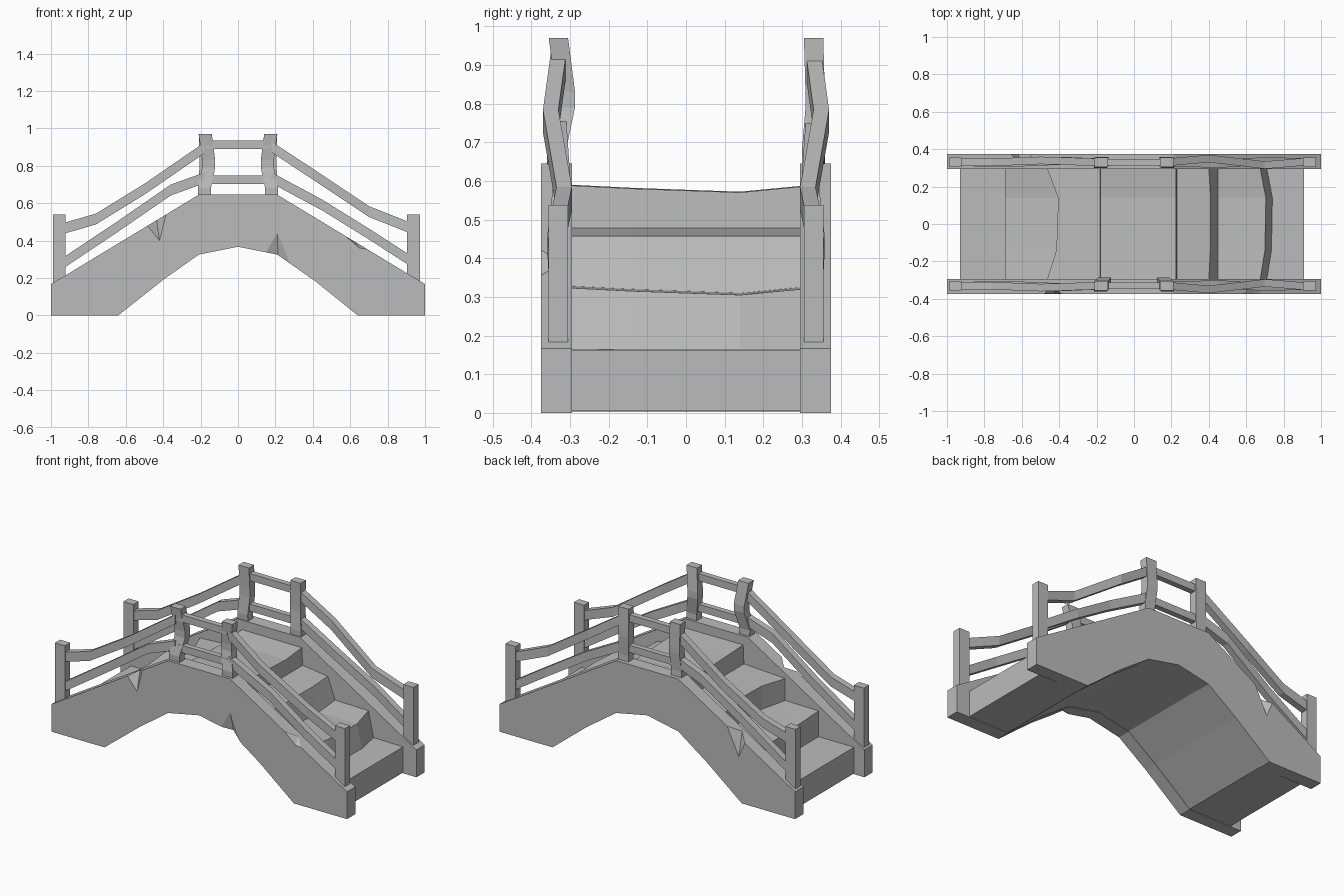
import bpy, bmesh
from mathutils import Vector

cube = bpy.data.objects.get("Cube")
if cube:
    bpy.data.objects.remove(cube, do_unlink=True)

stone = bpy.data.materials.new("stone grey")
stone.use_nodes = True
grey = (0.5, 0.5, 0.5, 1)
stone.diffuse_color = grey
stone.node_tree.nodes["Principled BSDF"].inputs["Base Color"].default_value = grey


def finish(name, bm):
    bmesh.ops.recalc_face_normals(bm, faces=bm.faces[:])
    mesh = bpy.data.meshes.new(name)
    bm.to_mesh(mesh)
    bm.free()
    mesh.materials.append(stone)
    obj = bpy.data.objects.new(name, mesh)
    bpy.context.collection.objects.link(obj)
    return obj


def loft(name, rings):
    """Skin a list of closed rings and cap both ends."""
    bm = bmesh.new()
    loops = [[bm.verts.new(p) for p in ring] for ring in rings]
    n = len(loops[0])
    for a, b in zip(loops, loops[1:]):
        for i in range(n):
            j = (i + 1) % n
            bm.faces.new((a[i], a[j], b[j], b[i]))
    bm.faces.new(loops[0])
    bm.faces.new(loops[-1])
    return finish(name, bm)


CORNERS = ((-1, -1), (1, -1), (1, 1), (-1, 1))


def post(name, path, hx, hy):
    return loft(name, [[(x + sx * hx, y + sy * hy, z) for sx, sy in CORNERS]
                       for x, y, z in path])


def rail(name, path, hy, hz):
    return loft(name, [[(x, y + sy * hy, z + sz * hz) for sy, sz in CORNERS]
                       for x, y, z in path])


def chip(target, a, b, low, depth, side):
    """Break a wedge out of a wall edge running from a to b on its outer face."""
    face = side * 0.375
    a, b, low = (Vector((p[0], face, p[1])) for p in (a, b, low))
    inner = (a + b) / 2 - Vector((0, side * depth, 0))
    away = ((a + b) / 2 - low).normalized() * 0.04
    out = Vector((0, side * 0.03, 0))
    pts = [a, b, low, inner, a + out, b + out, low + out,
           a + away, b + away, inner + away, a + away + out, b + away + out]
    bm = bmesh.new()
    for p in pts:
        bm.verts.new(p)
    hull = bmesh.ops.convex_hull(bm, input=bm.verts[:])
    loose = [v for v in hull["geom_interior"] if isinstance(v, bmesh.types.BMVert)]
    bmesh.ops.delete(bm, geom=loose, context="VERTS")
    cutter = finish("chip_cutter", bm)
    cutter.hide_render = True
    mod = target.modifiers.new("chip", "BOOLEAN")
    mod.operation, mod.solver, mod.object = "DIFFERENCE", "EXACT", cutter
    bpy.context.view_layer.objects.active = target
    bpy.ops.object.modifier_apply(modifier=mod.name)
    bpy.data.objects.remove(cutter, do_unlink=True)


# Arched side walls
arch = [(-0.64, 0), (-0.40, 0.19), (-0.21, 0.325), (0, 0.367),
        (0.21, 0.325), (0.41, 0.185), (0.64, 0)]
outline = [(-1, 0)] + arch + [(1, 0), (1, 0.167), (0.21, 0.645),
                              (-0.21, 0.645), (-1, 0.167)]


def wall(name, side):
    return loft(name, [[(x, side * y, z) for x, z in outline] for y in (0.295, 0.375)])


front_wall = wall("front_wall", -1)
back_wall = wall("back_wall", 1)

# Broken corners on the walls
chip(front_wall, (-0.485, 0.48), (-0.385, 0.54), (-0.42, 0.40), 0.05, -1)
chip(front_wall, (0.58, 0.42), (0.69, 0.354), (0.65, 0.36), 0.05, -1)
chip(front_wall, (0.15, 0.337), (0.28, 0.276), (0.21, 0.44), 0.03, -1)
chip(back_wall, (-0.66, 0.373), (-0.54, 0.446), (-0.62, 0.28), 0.06, 1)

# Stepped deck; s pushes the worn risers, d sags the treads
rings = []
for y, s, d in ((-0.297, 0, 0.008), (-0.14, 0.025, 0), (0.14, 0.03, -0.01), (0.297, 0, 0.005)):
    steps = [(0.91, 0.005), (0.91, 0.162), (0.71 + s, 0.165), (0.675 + s, 0.315 + d),
             (0.45, 0.32 + d), (0.40 + s / 3, 0.457), (0.23, 0.478), (0.225, 0.58 + d),
             (-0.18, 0.582 + d), (-0.185, 0.475), (-0.465 + s * 2, 0.46),
             (-0.465 + s * 2, 0.318 + d), (-0.69, 0.315 + d), (-0.69, 0.165),
             (-0.93, 0.165), (-0.93, 0.005)]
    under = [(x, z + 0.003) for x, z in arch]
    rings.append([(x, y, z) for x, z in under + steps])
loft("stepped_deck", rings)

# Posts and rails on each side
for label, side in (("front", -1), ("back", 1)):
    y = side * 0.33
    for end, x in (("left", 0.938), ("right", -0.955)):
        post(f"{label}_{end}_end_post", [(x, y, 0.15), (x, y, 0.538)], 0.034, 0.025)

    # Crown posts, the front pair buckled inwards
    bend = 0.018 if side < 0 else 0.004
    for end, sx in (("left", 1), ("right", -1)):
        x = sx * 0.175
        post(f"{label}_{end}_crown_post",
             [(x, y, 0.56), (x + sx * 0.005, y - 0.005, 0.68), (x - sx * bend, y + bend, 0.79),
              (x - sx * bend, y + bend, 0.83), (x, y, 0.97)], 0.035, 0.025)

    # Level rails across the crown
    for level, z in (("upper", 0.912), ("lower", 0.725)):
        rail(f"{label}_{level}_crown_rail", [(-0.17, y, z), (0.17, y, z)], 0.017, 0.022)

    # Sloping rails, uneven along their length (x, outward shift, z)
    slopes = {
        "left_upper": [(0.18, 0, 0.90), (0.40, 0.02, 0.755), (0.70, -0.015, 0.555),
                       (0.94, 0.005, 0.46)],
        "left_lower": [(0.18, 0, 0.735), (0.45, -0.01, 0.59), (0.70, 0.008, 0.435),
                       (0.94, 0, 0.28)],
        "right_upper": [(-0.18, 0, 0.895), (-0.50, 0.01, 0.675), (-0.76, 0, 0.515),
                        (-0.95, 0, 0.46)],
        "right_lower": [(-0.18, 0, 0.735), (-0.36, 0.008, 0.67), (-0.65, -0.004, 0.47),
                        (-0.95, 0, 0.27)],
    }
    for part, path in slopes.items():
        rail(f"{label}_{part}_rail",
             [(x, side * (0.33 + shift), z) for x, shift, z in path], 0.02, 0.029)
